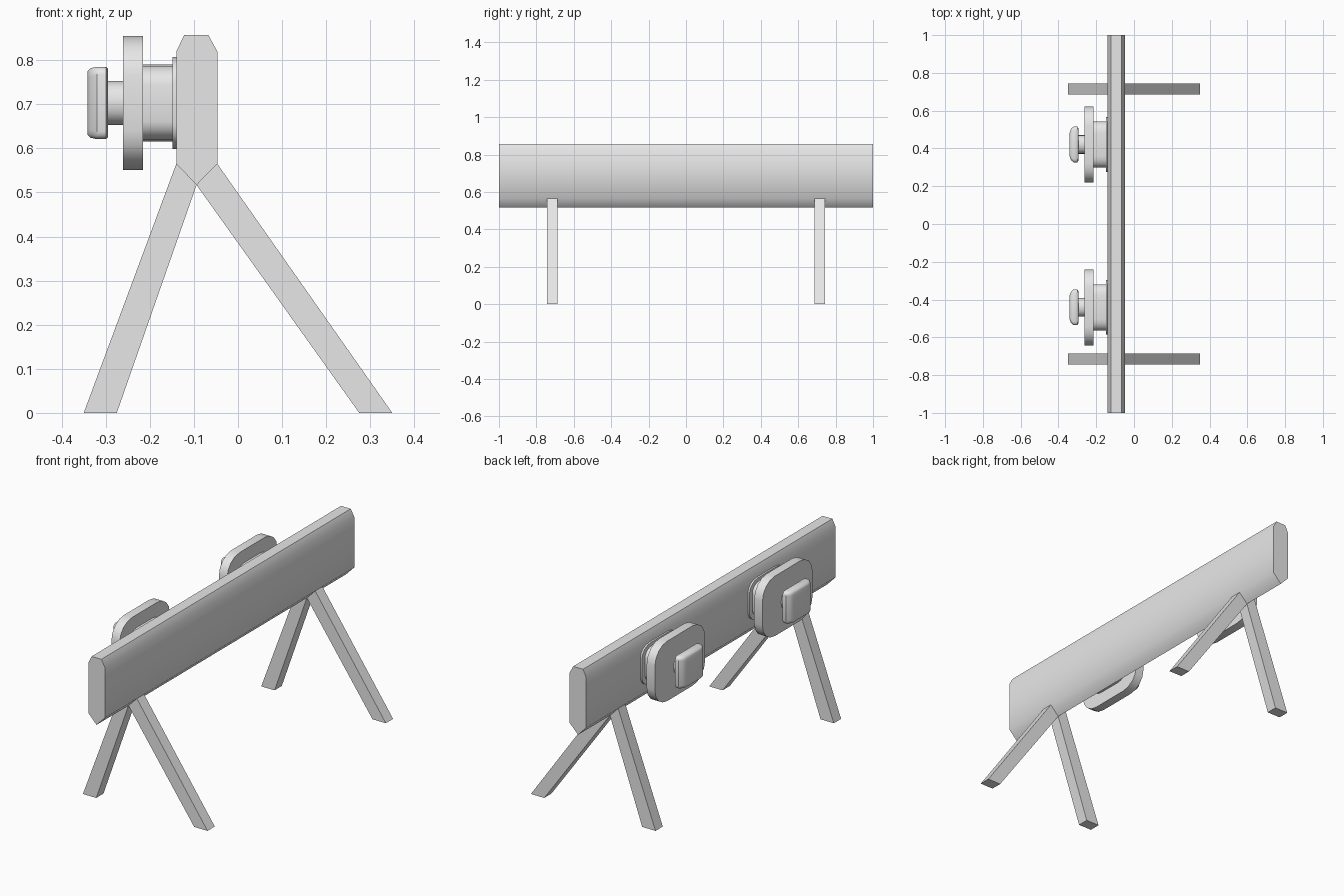
import bpy, bmesh, math

cube = bpy.data.objects.get("Cube")
if cube:
    bpy.data.objects.remove(cube, do_unlink=True)

grey = bpy.data.materials.new("light grey")
grey.use_nodes = True
grey.diffuse_color = (0.8, 0.8, 0.8, 1)
grey.node_tree.nodes["Principled BSDF"].inputs["Base Color"].default_value = (0.8, 0.8, 0.8, 1)


def loft(name, rings, smooth=None):
    """Skin a row of matching rings and close both ends."""
    bm = bmesh.new()
    loops = [[bm.verts.new(p) for p in ring] for ring in rings]
    n = len(loops[0])
    for a, b in zip(loops, loops[1:]):
        for i in range(n):
            j = (i + 1) % n
            bm.faces.new((a[i], a[j], b[j], b[i]))
    bm.faces.new(loops[0])
    bm.faces.new(loops[-1])
    bmesh.ops.recalc_face_normals(bm, faces=bm.faces[:])
    mesh = bpy.data.meshes.new(name)
    bm.to_mesh(mesh)
    bm.free()
    mesh.materials.append(grey)
    obj = bpy.data.objects.new(name, mesh)
    bpy.context.collection.objects.link(obj)
    if smooth:
        bpy.ops.object.select_all(action='DESELECT')
        obj.select_set(True)
        bpy.context.view_layer.objects.active = obj
        bpy.ops.object.shade_smooth_by_angle(angle=math.radians(smooth))
    return obj


def extrude_y(name, profile, y0, y1, smooth=None):
    return loft(name, [[(x, y, z) for x, z in profile] for y in (y0, y1)], smooth)


def rounded_ring(x, cy, cz, hy, hz, ry, rz, seg=4):
    """Rounded rectangle facing along x."""
    ring = []
    for k, (sy, sz) in enumerate(((1, 1), (-1, 1), (-1, -1), (1, -1))):
        for i in range(seg + 1):
            a = math.pi / 2 * (k + i / seg)
            ring.append((x, cy + sy * (hy - ry) + ry * math.cos(a),
                         cz + sz * (hz - rz) + rz * math.sin(a)))
    return ring


# Long beam with chamfered top and pointed underside
outer, inner, apex = (-0.14, 0.565), (-0.047, 0.565), (-0.094, 0.517)
beam = [outer, (-0.14, 0.82), (-0.122, 0.857), (-0.067, 0.857),
        (-0.047, 0.82), inner, apex]
extrude_y("beam", beam, -1, 1, 50)

# Two pairs of splayed legs
for end, cy in (("front", -0.715), ("back", 0.715)):
    for side, top, s in (("right", outer, -1), ("left", inner, 1)):
        extrude_y(f"{end}_{side}_leg", [top, apex, (s * 0.275, 0), (s * 0.35, 0)],
                  cy - 0.029, cy + 0.029)

# Two stepped knobs on the beam: x range, half width, half height, corner radii
CZ = 0.703
steps = {
    "base_plate": (-0.14, -0.149, 0.145, 0.104, 0.07, 0.055),
    "body": (-0.147, -0.215, 0.122, 0.087, 0.06, 0.045),
    "flange": (-0.215, -0.261, 0.201, 0.152, 0.1, 0.09),
    "neck": (-0.261, -0.297, 0.05, 0.05, 0.045, 0.045),
}
cap = [(-0.295, 0.086, 0.078), (-0.3, 0.095, 0.082), (-0.32, 0.095, 0.082),
       (-0.334, 0.082, 0.079), (-0.341, 0.062, 0.073)]
for end, cy in (("front", -0.441), ("back", 0.421)):
    for part, (x0, x1, *size) in steps.items():
        loft(f"{end}_{part}", [rounded_ring(x, cy, CZ, *size) for x in (x0, x1)], 40)
    loft(f"{end}_cap", [rounded_ring(x, cy, CZ, hy, hz, 0.018, 0.018, 3)
                        for x, hy, hz in cap], 40)
